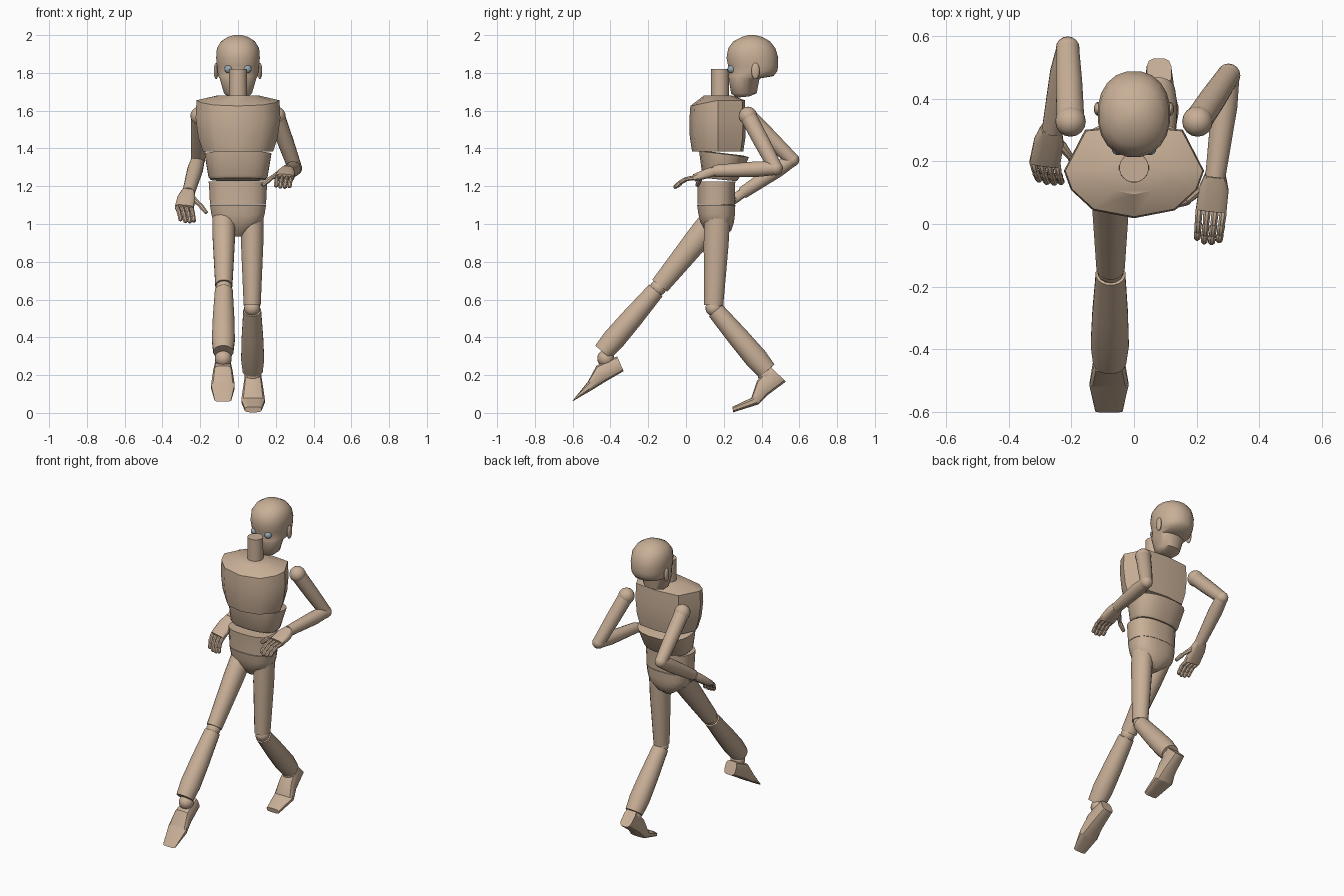
import bpy, bmesh, math
from mathutils import Vector as V

if "Cube" in bpy.data.objects:
    bpy.data.objects.remove(bpy.data.objects["Cube"])


def material(name, col):
    m = bpy.data.materials.new(name)
    m.diffuse_color = (*col, 1)
    m.use_nodes = True
    m.node_tree.nodes["Principled BSDF"].inputs["Base Color"].default_value = m.diffuse_color
    return m


WOOD = material("wood", (0.58, 0.43, 0.31))
EYE = material("eye_grey", (0.3, 0.38, 0.45))


def finish(name, bm, mat=WOOD, angle=35):
    bmesh.ops.recalc_face_normals(bm, faces=bm.faces)
    me = bpy.data.meshes.new(name)
    bm.to_mesh(me)
    bm.free()
    ob = bpy.data.objects.new(name, me)
    bpy.context.collection.objects.link(ob)
    me.materials.append(mat)
    bpy.ops.object.select_all(action='DESELECT')
    ob.select_set(True)
    bpy.context.view_layer.objects.active = ob
    bpy.ops.object.shade_smooth_by_angle(angle=math.radians(angle))
    return ob


def loft(name, rings, **kw):
    """Skin a list of point rings and cap both ends."""
    bm = bmesh.new()
    rows = [[bm.verts.new(p) for p in r] for r in rings]
    n = len(rows[0])
    for a, b in zip(rows, rows[1:]):
        for i in range(n):
            bm.faces.new((a[i], a[(i + 1) % n], b[(i + 1) % n], b[i]))
    bm.faces.new(rows[0])
    bm.faces.new(rows[-1])
    return finish(name, bm, **kw)


def ring(c, u, v, n=16, p=1.0):
    """Superellipse ring; u and v are half-axis vectors, p < 1 is squarer."""
    pts = []
    for i in range(n):
        t = 2 * math.pi * (i + 0.5) / n
        s = lambda q: math.copysign(abs(q) ** p, q)
        pts.append(V(c) + u * s(math.cos(t)) + v * s(math.sin(t)))
    return pts


def limb(name, a, b, radii, n=16, flat=1.0):
    """Round limb from a to b, radii as (position, radius) pairs."""
    a, b = V(a), V(b)
    d = (b - a).normalized()
    u = (V((1, 0, 0)) - d * d.x).normalized()
    v = d.cross(u)
    return loft(name, [ring(a.lerp(b, t), u * r, v * r * flat, n) for t, r in radii])


def ball(name, c, r, scale=(1, 1, 1), mat=WOOD):
    bm = bmesh.new()
    bmesh.ops.create_uvsphere(bm, u_segments=16, v_segments=10, radius=r)
    bmesh.ops.scale(bm, vec=scale, verts=bm.verts)
    bmesh.ops.translate(bm, vec=c, verts=bm.verts)
    return finish(name, bm, mat)


def trunk(name, rows, n=20, p=0.8, **kw):
    """Rows of (z, half width, front y, back y, z tilt along y)."""
    return loft(name, [ring((0, (f + b) / 2, z), V((w, 0, 0)),
                            V((0, (b - f) / 2, (b - f) / 2 * t)), n, p)
                       for z, w, f, b, t in rows], **kw)


# Chest: faceted outline, stacked with a sloping top
half = [(0, .02), (.13, .045), (.2, .11), (.222, .17), (.155, .3), (0, .315)]
outline = half + [(-x, y) for x, y in half[-2:0:-1]]
levels = [(1.385, .84, .92, 0), (1.46, .95, 1, 0), (1.56, 1.01, 1.01, 0),
          (1.655, .99, .98, .2), (1.68, .5, .5, 0)]
loft("chest", [[V((x * sx, .17 + (y - .17) * sy, z + (y - .17) * t if y < .17 else z))
                for x, y in outline] for z, sx, sy, t in levels])

# Abdomen, waist, pelvis
trunk("abdomen", [(1.235, .145, .095, .27, -.1), (1.25, .158, .085, .28, -.1),
                  (1.37, .178, .068, .335, -.12), (1.375, .15, .1, .3, -.12)])
trunk("waist", [(1.103, .15, .06, .26, 0), (1.17, .153, .06, .26, 0), (1.225, .157, .057, .262, 0)])
trunk("pelvis", [(.935, .025, .13, .2, 0), (.965, .07, .1, .24, 0), (1.01, .13, .075, .255, 0),
                 (1.05, .142, .065, .26, 0), (1.1, .15, .058, .262, 0)])

# Neck and head
limb("neck", (0, .18, 1.64), (0, .18, 1.82), [(0, .048), (1, .047)], 20)
trunk("head", [(1.672, .05, .265, .335, .1), (1.692, .075, .238, .375, 0), (1.77, .098, .225, .39, 0),
               (1.783, .106, .222, .465, 0), (1.81, .11, .228, .485, 0), (1.835, .113, .222, .489, 0),
               (1.88, .117, .213, .49, 0), (1.93, .113, .222, .475, 0), (1.968, .09, .25, .445, 0),
               (1.99, .055, .295, .405, 0), (2.0, .02, .33, .365, 0)], p=.92, angle=50)
ball("nose", (0, .222, 1.79), .02, (.8, .9, 1.4))
for s, side in ((1, "right"), (-1, "left")):
    ball(side + "_eye", (s * .05, .242, 1.82), .022, mat=EYE)
    ball(side + "_ear", (s * .116, .368, 1.81), .04, (.3, .55, 1.1))


def hand(side, wrist, knuckle, tip, thumb, s):
    """Palm, four bent fingers and a thumb on the inner side."""
    w, k, t = V(wrist), V(knuckle), V(tip)
    x = V((1, 0, 0))
    d = (k - w).normalized()
    u = (x - d * d.x).normalized()
    v = u.cross(d)
    loft(side + "_palm", [ring(w.lerp(k, q), u * a, v * b, 12, .6)
                          for q, a, b in ((-.05, .034, .026), (.35, .048, .026), (1, .05, .02))])
    up = v if v.z > 0 else -v
    for i in range(4):
        o = u * (i - 1.5) * .026
        reach = 1 - .08 * abs(i - 1.5)
        p0, p3 = k + o, k.lerp(t, reach) + o * .9
        pts = [p0, p0.lerp(p3, .42) + up * .014, p0.lerp(p3, .75) + up * .01, p3]
        for j in range(3):
            limb(f"{side}_finger_{i + 1}_{j + 1}", pts[j], pts[j + 1],
                 [(-.1, .009), (.1, .0125), (.85, .0115), (1.05, .007)], 8)
    base = w.lerp(k, .35) - u * s * .035
    tip2 = V(thumb)
    mid = base.lerp(tip2, .55) + V((0, -.012, .006))
    for j, (a, b) in enumerate(((base, mid), (mid, tip2))):
        d2 = (b - a).normalized()
        n1 = d2.orthogonal().normalized()
        n2 = d2.cross(n1)
        loft(f"{side}_thumb_{j + 1}", [ring(a.lerp(b, q), n1 * r, n2 * r, 8)
                                       for q, r in ((-.1, .012), (.2, .016 - .002 * j), (1.03, .01))])


# Arms: shoulder, elbow, wrist for each side
for side, s, sh, el, wr in (
        ("right", 1, (.203, .328, 1.572), (.302, .475, 1.295), (.26, .15, 1.28)),
        ("left", -1, (-.203, .328, 1.572), (-.212, .562, 1.34), (-.262, .3, 1.165))):
    ball(side + "_shoulder", sh, .049)
    limb(side + "_upper_arm", sh, el, [(0, .045), (.5, .043), (1, .037)])
    ball(side + "_elbow", el, .038)
    limb(side + "_forearm", el, wr, [(0, .036), (.3, .042), (1, .033)])

hand("right", (.26, .15, 1.28), (.247, .045, 1.245), (.235, -.065, 1.19), (.13, .06, 1.205), 1)
hand("left", (-.265, .3, 1.165), (-.285, .195, 1.085), (-.265, .13, 1.005), (-.168, .19, 1.06), -1)

# Legs: hip, knee, ankle
for side, hip, kn, an in (
        ("right", (.075, .165, 1.03), (.075, .146, .555), (.078, .428, .222)),
        ("left", (-.075, .15, 1.03), (-.075, -.148, .662), (-.078, -.44, .322))):
    h, k, a = V(hip), V(kn), V(an)
    limb(side + "_thigh", h, h.lerp(k, .97), [(0, .062), (.3, .06), (1, .046)], 16, 1.12)
    ball(side + "_knee", kn, .043)
    limb(side + "_shin", k.lerp(a, .04), a, [(0, .048), (.45, .058), (.8, .062), (1, .054)])

# Feet: sections as (half width, top y, top z, bottom y, bottom z)
feet = {"right": (.08, [(.04, .44, .25, .53, .165), (.052, .375, .17, .435, .095),
                        (.064, .345, .08, .385, .045), (.045, .245, .032, .25, .003)]),
        "left": (-.08, [(.04, -.365, .3, -.33, .22), (.052, -.475, .25, -.425, .165),
                        (.064, -.52, .165, -.507, .115), (.045, -.59, .078, -.603, .06)])}
for side, (x, secs) in feet.items():
    rows = [ring((x, (ty + by) / 2, (tz + bz) / 2), V((w, 0, 0)),
                 V((0, (ty - by) / 2, (tz - bz) / 2)), 12, .6) for w, ty, tz, by, bz in secs]
    loft(side + "_foot", rows[:3])
    loft(side + "_toes", rows[2:])
ball("right_ankle", (.078, .425, .2), .045)
ball("left_ankle", (-.078, -.425, .288), .045)
